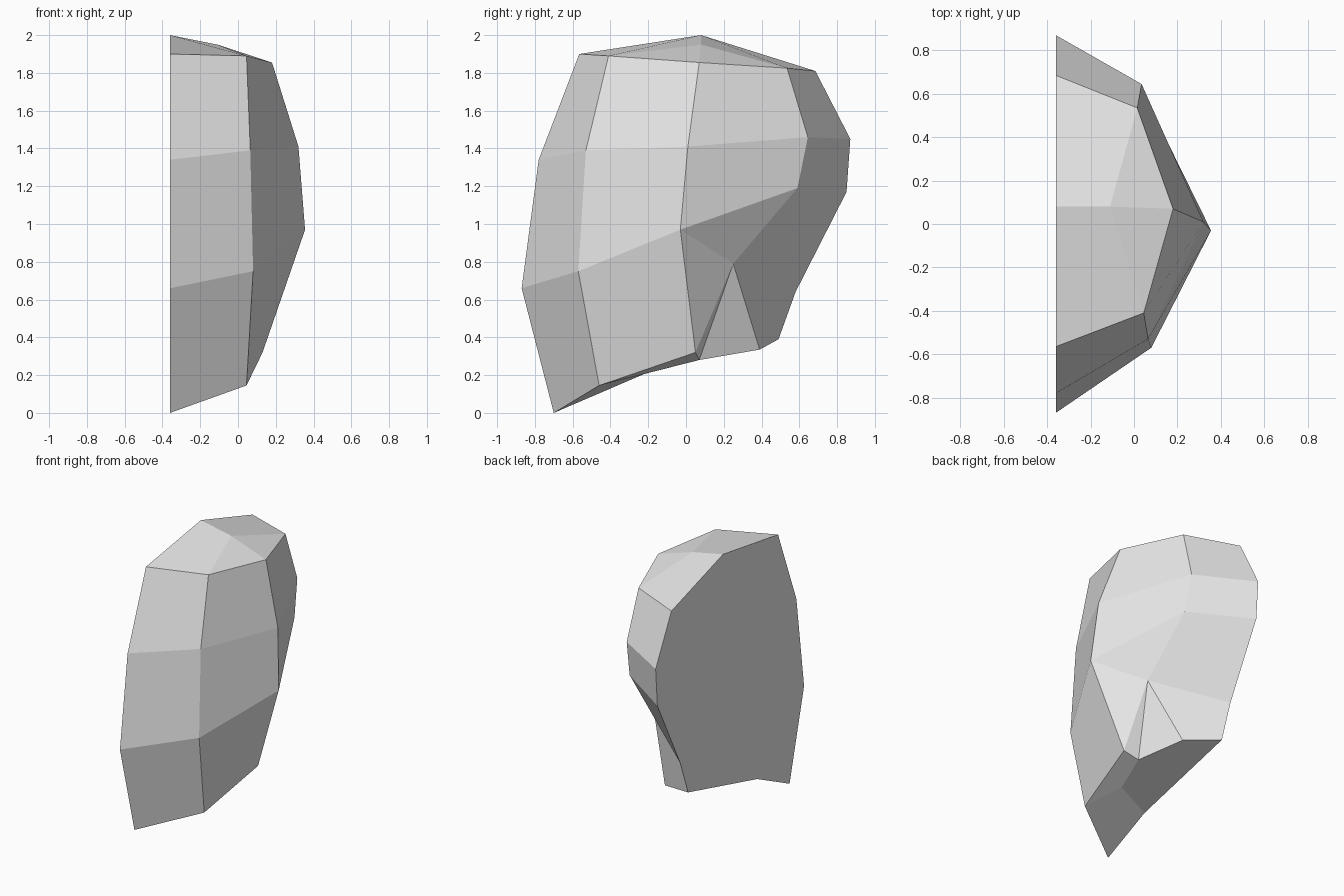
import bpy
import bmesh
from mathutils import Vector

cube = bpy.data.objects.get("Cube")
if cube:
    bpy.data.objects.remove(cube, do_unlink=True)

CUT = -0.36  # plane of the flat inner side

# Vertical ribs, each listed from top to bottom
front_rim = [(CUT, -0.565, 1.9), (CUT, -0.78, 1.34), (CUT, -0.87, 0.66), (CUT, -0.7, 0)]
front_rib = [(0.045, -0.41, 1.89), (0.065, -0.53, 1.39), (0.08, -0.57, 0.75), (0.045, -0.46, 0.145)]
side_rib = [(0.18, 0.07, 1.855), (0.32, 0.01, 1.41), (0.355, -0.03, 0.97), (0.13, 0.05, 0.32)]
back_rib = [(0.015, 0.535, 1.825), (0.035, 0.645, 1.46), (0.05, 0.59, 1.19), (0.09, 0.25, 0.79), (-0.1, 0.39, 0.335)]
back_rim = [(CUT, 0.685, 1.81), (CUT, 0.87, 1.45), (CUT, 0.85, 1.17), (CUT, 0.58, 0.64), (CUT, 0.49, 0.39)]

# Crown and underside points
crown_rim, crown = (CUT, 0.08, 2), (-0.11, 0.08, 1.95)
base_rim, base_front, base_side = (CUT, -0.32, 0.18), (-0.06, -0.2, 0.215), (0.02, 0.07, 0.28)

bm = bmesh.new()
verts = {}


def face(*points):
    """Add a face, sharing any corner that is already in use."""
    corners = []
    for p in points:
        if p not in verts:
            verts[p] = bm.verts.new(Vector(p))
        corners.append(verts[p])
    bm.faces.new(corners)


def strip(a, b):
    """Join two ribs row by row."""
    for i in range(len(a) - 1):
        face(a[i], a[i + 1], b[i + 1], b[i])


# Outer shell
strip(front_rim, front_rib)
strip(front_rib, side_rib)
strip(side_rib[:3], back_rib[:3])
strip(back_rib, back_rim)

# Hollow behind the widest point, fanned around its deepest corner
hollow = back_rib[3]
fan = [back_rib[2], side_rib[2], side_rib[3], base_side, back_rib[4]]
for a, b in zip(fan, fan[1:]):
    face(hollow, a, b)

# Crown
face(crown_rim, front_rim[0], front_rib[0], crown)
face(crown, front_rib[0], side_rib[0])
face(crown, side_rib[0], back_rib[0])
face(crown_rim, crown, back_rib[0], back_rim[0])

# Underside
face(front_rim[-1], base_rim, base_front, front_rib[-1])
face(front_rib[-1], base_front, base_side, side_rib[-1])
face(base_rim, back_rim[-1], back_rib[-1], base_side, base_front)

# Flat inner side
face(crown_rim, *back_rim, base_rim, *reversed(front_rim))

bmesh.ops.recalc_face_normals(bm, faces=bm.faces)
mesh = bpy.data.meshes.new("faceted_half_shell")
bm.to_mesh(mesh)
bm.free()

# Plain grey material
grey = bpy.data.materials.new("light_grey")
grey.use_nodes = True
colour = (0.8, 0.8, 0.8, 1)
grey.diffuse_color = colour
grey.node_tree.nodes["Principled BSDF"].inputs["Base Color"].default_value = colour
mesh.materials.append(grey)

shell = bpy.data.objects.new("faceted_half_shell", mesh)
bpy.context.collection.objects.link(shell)
